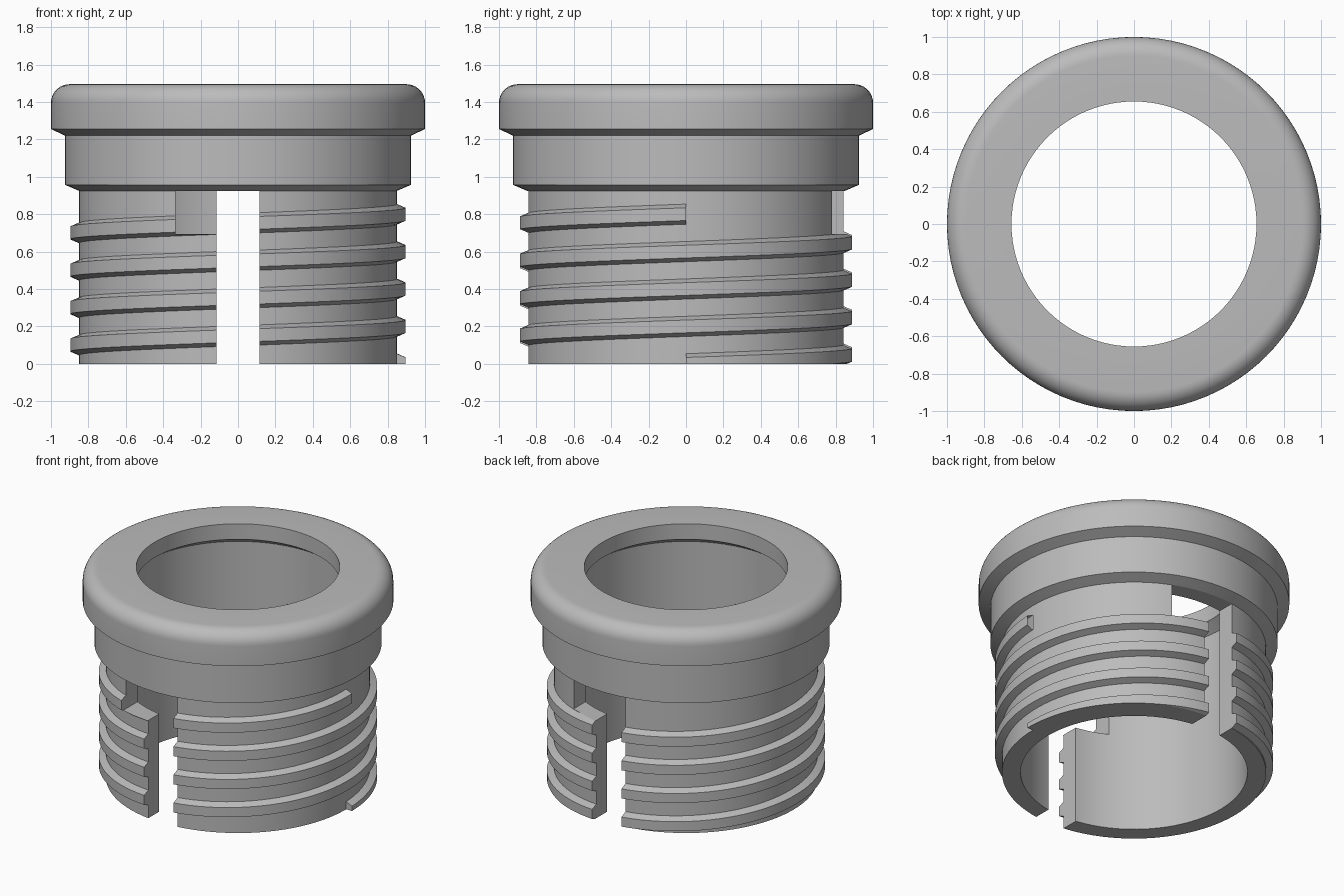
import bpy, bmesh
from math import sin, cos, pi, radians

if "Cube" in bpy.data.objects:
    bpy.data.objects.remove(bpy.data.objects["Cube"], do_unlink=True)

SEG = 96                  # sides of the round parts
SLOT = 0.115              # half width of the straight slots
SHOULDER = 0.925          # underside of the collar

grey = bpy.data.materials.new("plain grey")
grey.use_nodes = True
grey.diffuse_color = (0.5, 0.5, 0.5, 1)
grey.node_tree.nodes["Principled BSDF"].inputs["Base Color"].default_value = (0.5, 0.5, 0.5, 1)


def make_object(name, bm):
    bmesh.ops.recalc_face_normals(bm, faces=bm.faces)
    mesh = bpy.data.meshes.new(name)
    bm.to_mesh(mesh)
    bm.free()
    mesh.materials.append(grey)
    obj = bpy.data.objects.new(name, mesh)
    bpy.context.collection.objects.link(obj)
    return obj


def sweep(name, profile, steps, closed, rise=0.0):
    """Carry a closed (radius, z) section round the z axis, rising per turn."""
    bm = bmesh.new()
    rings = []
    for i in range(steps if closed else steps + 1):
        a = 2 * pi * i / SEG
        rings.append([bm.verts.new((r * cos(a), r * sin(a), z + rise * i / SEG))
                      for r, z in profile])
    n = len(profile)
    for i in range(steps):
        a, b = rings[i], rings[(i + 1) % len(rings)]
        for j in range(n):
            k = (j + 1) % n
            bm.faces.new((a[j], b[j], b[k], a[k]))
    if not closed:
        bm.faces.new(rings[0])
        bm.faces.new(rings[-1])
    return make_object(name, bm)


def box(name, low, high):
    bm = bmesh.new()
    bmesh.ops.create_cube(bm, size=1)
    for v in bm.verts:
        v.co = [l if c < 0 else h for c, l, h in zip(v.co, low, high)]
    return make_object(name, bm)


def combine(target, other, operation):
    """Apply a boolean and discard the helper."""
    other.hide_render = True
    mod = target.modifiers.new(other.name, 'BOOLEAN')
    mod.operation = operation
    mod.solver = 'EXACT'
    mod.object = other
    bpy.context.view_layer.objects.active = target
    bpy.ops.object.modifier_apply(modifier=mod.name)
    bpy.data.objects.remove(other, do_unlink=True)


# Sleeve, collar and rounded flange as one turned section
fillet = [(0.9 + 0.1 * sin(radians(a)), 1.395 + 0.1 * cos(radians(a)))
          for a in range(0, 91, 10)]
section = [(0.73, -0.1), (0.73, 1.335), (0.655, 1.385), (0.655, 1.495)]
section += fillet
section += [(1.0, 1.255), (0.925, 1.22), (0.925, 0.957), (0.85, SHOULDER), (0.85, -0.1)]
bushing = sweep("threaded_bushing", section, SEG, True)

# Four turns of right-handed thread
thread = sweep("thread", [(0.81, -0.054), (0.85, -0.054), (0.896, -0.034),
                          (0.896, 0.034), (0.85, 0.054), (0.81, 0.054)],
               4 * SEG, False, rise=0.2)
combine(bushing, thread, 'UNION')

# Trim the base flat
combine(bushing, box("base_trim", (-2, -2, -1), (2, 2, 0)), 'DIFFERENCE')

# Straight slots front and back, each with a sideways locking notch
combine(bushing, box("slot", (-SLOT, -2, -1), (SLOT, 2, SHOULDER)), 'DIFFERENCE')
combine(bushing, box("front_notch", (-0.335, -2, 0.695), (0, -0.3, SHOULDER)), 'DIFFERENCE')
combine(bushing, box("back_notch", (0, 0.3, 0.695), (0.335, 2, SHOULDER)), 'DIFFERENCE')

# Smooth curves, sharp edges
bpy.ops.object.select_all(action='DESELECT')
bushing.select_set(True)
bpy.context.view_layer.objects.active = bushing
bpy.ops.object.shade_smooth_by_angle(angle=radians(20))
